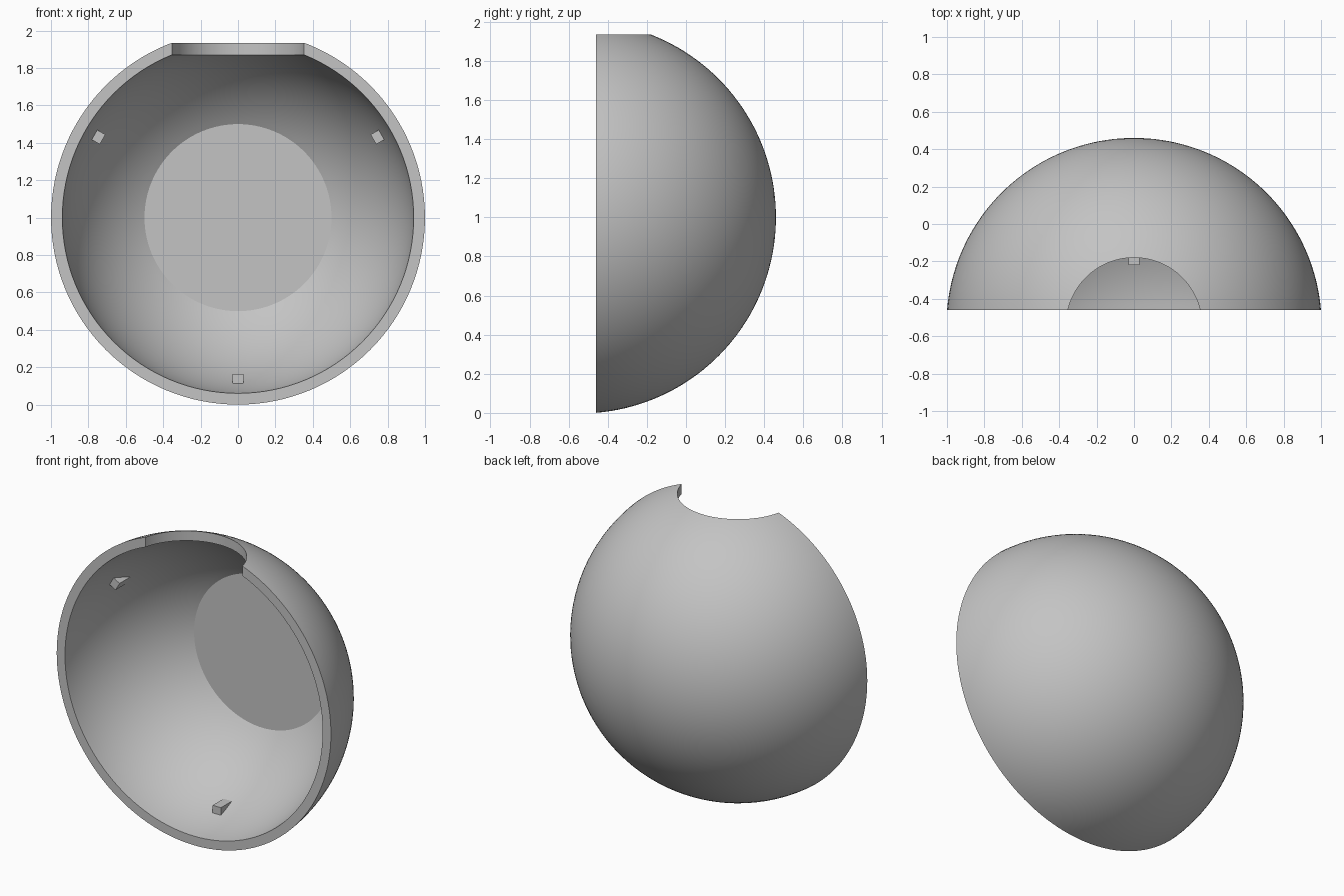
import bpy, bmesh
from math import sin, cos, pi, asin, radians
from mathutils import Matrix, Vector

cube = bpy.data.objects.get("Cube")
if cube:
    bpy.data.objects.remove(cube, do_unlink=True)

OUTER, INNER = 1.003, 0.943      # shell radii
CY, FRONT = -0.543, -0.46        # sphere centre and open front plane
FLOOR_R = 0.5                    # flat disc inside the back
HOLE_R = 0.363                   # round opening in the top

grey = bpy.data.materials.new("plain grey")
grey.use_nodes = True
colour = (0.55, 0.55, 0.55, 1)
grey.diffuse_color = colour
grey.node_tree.nodes["Principled BSDF"].inputs["Base Color"].default_value = colour


def make_object(name, bm):
    bmesh.ops.recalc_face_normals(bm, faces=bm.faces)
    mesh = bpy.data.meshes.new(name)
    bm.to_mesh(mesh)
    bm.free()
    mesh.materials.append(grey)
    obj = bpy.data.objects.new(name, mesh)
    bpy.context.collection.objects.link(obj)
    return obj


def arc(radius, start, end, steps):
    """Points on a sphere profile, angles measured from the back axis."""
    return [Vector((radius * sin(a), CY + radius * cos(a), 1))
            for a in (start + (end - start) * i / steps for i in range(steps + 1))]


# Dome shell: outer arc, front rim, inner arc and flat inner disc, spun about y
def rim_angle(radius):
    return pi / 2 + asin((CY - FRONT) / radius)


rim_out = pi - rim_angle(OUTER)
rim_in = pi - rim_angle(INNER)
rim_out, rim_in = pi - rim_out, pi - rim_in
profile = arc(OUTER, 0, rim_out, 40)
inner = arc(INNER, rim_in, asin(FLOOR_R / INNER), 28)
profile += inner + [Vector((0, inner[-1].y, 1))]

bm = bmesh.new()
verts = [bm.verts.new(p) for p in profile]
edges = [bm.edges.new(pair) for pair in zip(verts, verts[1:])]
bmesh.ops.spin(bm, geom=verts + edges, cent=(0, 0, 1), axis=(0, 1, 0),
               angle=2 * pi, steps=128, use_merge=True)
bmesh.ops.remove_doubles(bm, verts=bm.verts, dist=1e-5)
dome = make_object("dome_shell", bm)

# Round vertical opening through the top
bm = bmesh.new()
bmesh.ops.create_cone(bm, cap_ends=True, segments=128, radius1=HOLE_R, radius2=HOLE_R,
                      depth=1, matrix=Matrix.Translation((0, CY, 2)))
cutter = make_object("top_opening_cutter", bm)
cutter.hide_render = True
cut = dome.modifiers.new("top opening", "BOOLEAN")
cut.operation, cut.solver, cut.object = "DIFFERENCE", "EXACT", cutter

bpy.context.view_layer.objects.active = dome
dome.select_set(True)
bpy.ops.object.modifier_apply(modifier=cut.name)
bpy.data.objects.remove(cutter, do_unlink=True)
bpy.ops.object.shade_smooth_by_angle(angle=radians(25))

# Three small square stops on the inner wall
for name, angle in (("bottom_stop", 0), ("left_stop", 120), ("right_stop", 240)):
    bm = bmesh.new()
    place = (Matrix.Translation((0, 0, 1)) @ Matrix.Rotation(radians(-angle), 4, "Y")
             @ Matrix.Translation((0, -0.163, -0.864)) @ Matrix.Diagonal((0.06, 0.115, 0.056, 1)))
    bmesh.ops.create_cube(bm, size=1, matrix=place)
    make_object(name, bm)
